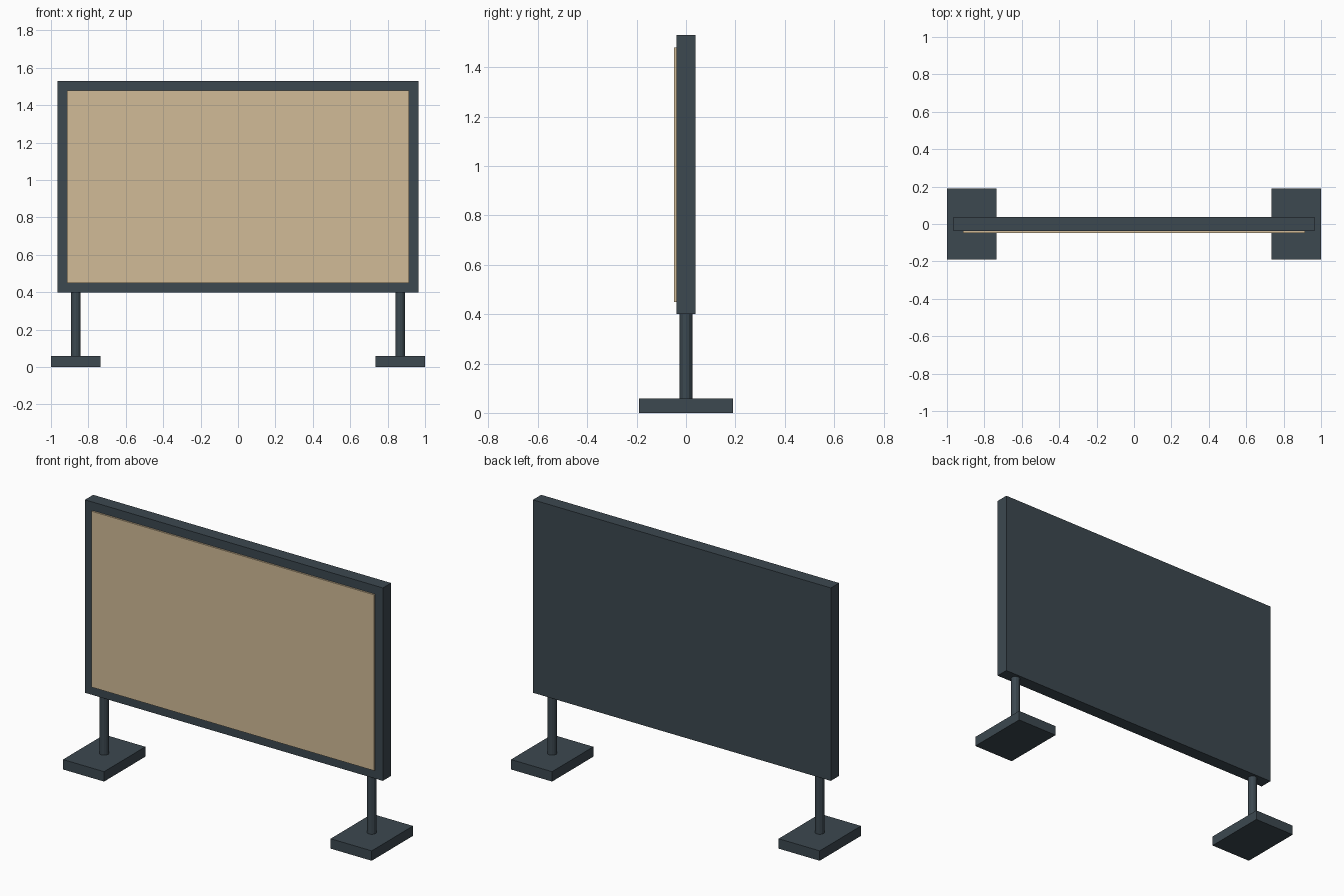
import bpy

if "Cube" in bpy.data.objects:
    bpy.data.objects.remove(bpy.data.objects["Cube"])

def material(name, color):
    m = bpy.data.materials.new(name)
    m.diffuse_color = color
    m.use_nodes = True
    m.node_tree.nodes["Principled BSDF"].inputs["Base Color"].default_value = m.diffuse_color
    return m

dark = material("dark_slate", (0.045, 0.065, 0.08, 1))
tan = material("tan_board", (0.64, 0.50, 0.31, 1))

def box(name, lo, hi, mat):
    """Box spanning two opposite corners."""
    center = [(a + b) / 2 for a, b in zip(lo, hi)]
    bpy.ops.mesh.primitive_cube_add(size=1, location=center)
    o = bpy.context.object
    o.name = name
    o.scale = [b - a for a, b in zip(lo, hi)]
    bpy.ops.object.transform_apply(location=False, rotation=False, scale=True)
    o.data.materials.append(mat)
    return o

# Board: solid backing frame with a slightly proud front panel
box("board_frame", (-0.965, -0.038, 0.40), (0.965, 0.038, 1.53), dark)
box("display_panel", (-0.915, -0.048, 0.45), (0.915, -0.03, 1.48), tan)

# Feet and posts, one per side
for side, s in (("left", -1), ("right", 1)):
    x = s * 0.867
    box(f"{side}_foot", (x - 0.133, -0.191, 0), (x + 0.133, 0.191, 0.058), dark)
    bottom, top = 0.05, 0.42
    bpy.ops.mesh.primitive_cylinder_add(vertices=12, radius=0.026, depth=top - bottom,
                                        location=(x, 0, (bottom + top) / 2))
    post = bpy.context.object
    post.name = f"{side}_post"
    post.data.materials.append(dark)
